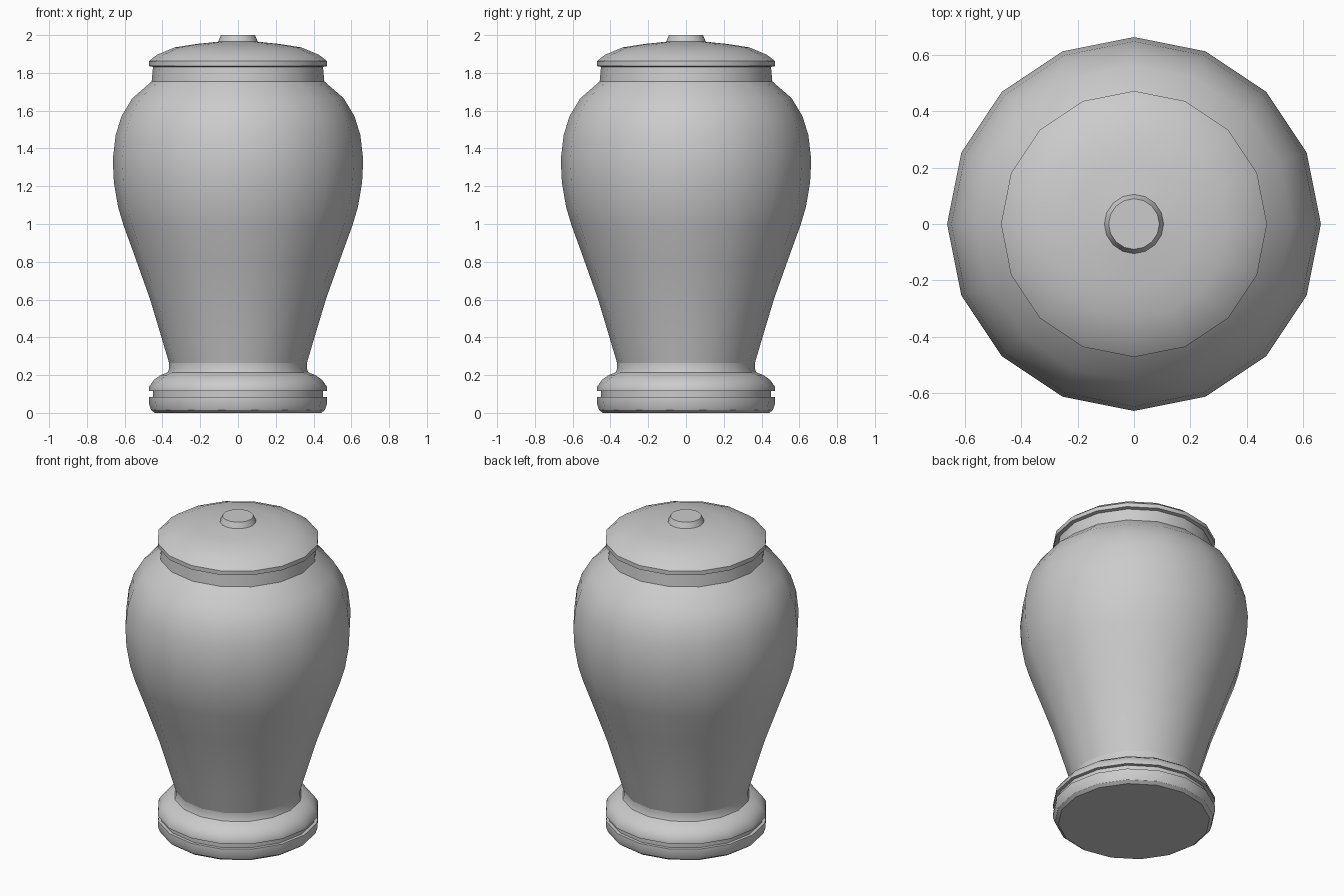
import bpy, bmesh, math

if "Cube" in bpy.data.objects:
    bpy.data.objects.remove(bpy.data.objects["Cube"])

SIDES = 16


def lathe(name, profile, cap_bottom=False, cap_top=False, angle=32):
    """Revolve (radius, z) points around z."""
    bm = bmesh.new()
    rings = []
    for r, z in profile:
        rings.append([bm.verts.new((r * math.cos(2 * math.pi * i / SIDES),
                                    r * math.sin(2 * math.pi * i / SIDES), z))
                      for i in range(SIDES)])
    for a, b in zip(rings, rings[1:]):
        for i in range(SIDES):
            j = (i + 1) % SIDES
            bm.faces.new((a[i], a[j], b[j], b[i]))
    if cap_bottom:
        bm.faces.new(rings[0][::-1])
    if cap_top:
        bm.faces.new(rings[-1])
    mesh = bpy.data.meshes.new(name)
    bm.to_mesh(mesh)
    bm.free()
    obj = bpy.data.objects.new(name, mesh)
    bpy.context.collection.objects.link(obj)
    bpy.ops.object.select_all(action='DESELECT')
    obj.select_set(True)
    bpy.context.view_layer.objects.active = obj
    bpy.ops.object.shade_smooth_by_angle(angle=math.radians(angle))
    return obj


# Foot disc, with the groove above it
lathe("foot", [(0.44, 0.0), (0.46, 0.015), (0.472, 0.05), (0.47, 0.083),
               (0.45, 0.083), (0.45, 0.117)], cap_bottom=True)

# Rounded moulding above the groove, and the short waist
lathe("foot_moulding", [(0.45, 0.117), (0.472, 0.117), (0.47, 0.14),
                        (0.445, 0.175), (0.41, 0.20), (0.372, 0.215)])
lathe("waist", [(0.372, 0.215), (0.365, 0.235), (0.365, 0.265)])

# Swelling body
lathe("body", [(0.365, 0.265), (0.405, 0.40), (0.465, 0.60), (0.536, 0.80),
               (0.605, 0.99), (0.635, 1.09), (0.657, 1.22), (0.663, 1.34),
               (0.648, 1.47), (0.617, 1.57), (0.56, 1.665), (0.457, 1.755)])

# Straight neck
lathe("neck", [(0.457, 1.755), (0.45, 1.832)])

# Lid with a raised rim and a low dome
lathe("lid", [(0.45, 1.832), (0.472, 1.836), (0.472, 1.862), (0.43, 1.895),
              (0.335, 1.935), (0.22, 1.953), (0.105, 1.965)], angle=40)

# Knob
lathe("knob", [(0.105, 1.965), (0.09, 2.0)], cap_top=True)
